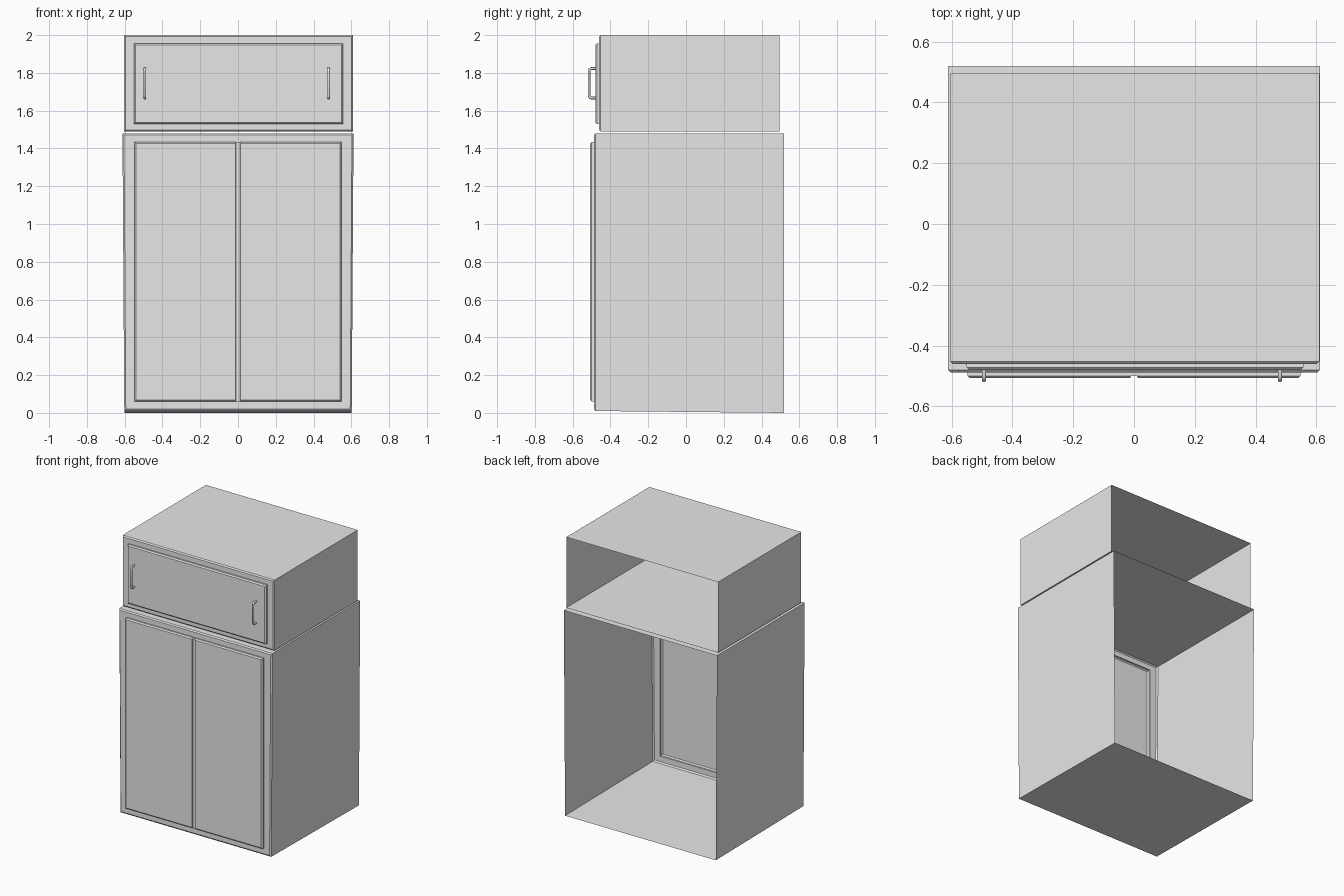
import bpy, bmesh
from mathutils import Vector

cube = bpy.data.objects.get("Cube")
if cube:
    bpy.data.objects.remove(cube, do_unlink=True)

grey = bpy.data.materials.new("plain grey")
grey.use_nodes = True
grey.diffuse_color = (0.8, 0.8, 0.8, 1)
grey.node_tree.nodes["Principled BSDF"].inputs["Base Color"].default_value = (0.8, 0.8, 0.8, 1)


def add_object(name, data):
    obj = bpy.data.objects.new(name, data)
    bpy.context.collection.objects.link(obj)
    data.materials.append(grey)
    return obj


def shell(rings):
    """Thin shell open at the back: rectangles (x0, x1, z0, z1, y) bridged from back to front."""
    bm = bmesh.new()
    loops = []
    for x0, x1, z0, z1, y in rings:
        corners = ((x0, z0), (x1, z0), (x1, z1), (x0, z1))
        loops.append([bm.verts.new((x, y, z)) for x, z in corners])
    for a, b in zip(loops, loops[1:]):
        for i in range(4):
            j = (i + 1) % 4
            bm.faces.new((a[i], a[j], b[j], b[i]))
    cap = bm.faces.new(loops[-1])
    bmesh.ops.recalc_face_normals(bm, faces=bm.faces)
    if cap.normal.y > 0:
        bmesh.ops.reverse_faces(bm, faces=bm.faces)
    return bm


def finish(name, bm):
    mesh = bpy.data.meshes.new(name)
    bm.to_mesh(mesh)
    bm.free()
    return add_object(name, mesh)


def panel_rings(x0, x1, z0, z1, wall, front, b=0.008):
    """Raised front panel with a chamfered rim."""
    return [(x0, x1, z0, z1, wall), (x0, x1, z0, z1, front + b),
            (x0 + b, x1 - b, z0 + b, z1 - b, front)]


# Lower cabinet with raised doors
lower = shell([(-0.602, 0.602, 0.0, 1.48, 0.52),
               (-0.602, 0.602, 0.01, 1.48, -0.48),
               (-0.594, 0.594, 0.02, 1.472, -0.488)]
              + panel_rings(-0.548, 0.548, 0.06, 1.435, -0.488, -0.507))

# Groove between the two doors
for x in (-0.013, -0.010, 0.010, 0.013):
    faces = [f for f in lower.faces if all(v.co.y < -0.495 for v in f.verts)]
    geom = set(faces)
    for f in faces:
        geom.update(f.edges)
        geom.update(f.verts)
    bmesh.ops.bisect_plane(lower, geom=list(geom), plane_co=(x, 0, 0), plane_no=(1, 0, 0))
for v in lower.verts:
    if abs(v.co.x) < 0.011 and v.co.y < -0.505:
        v.co.y += 0.008
    # Sides lean out slightly towards the top
    if abs(v.co.x) > 0.57:
        v.co.x *= 1 + 0.016 * v.co.z / 1.48
finish("lower_cabinet", lower)

# Upper cabinet with raised drawer front
upper = shell([(-0.604, 0.61, 1.49, 2.0, 0.495),
               (-0.604, 0.61, 1.49, 2.0, -0.452),
               (-0.596, 0.602, 1.498, 1.992, -0.46)]
              + panel_rings(-0.55, 0.557, 1.53, 1.956, -0.46, -0.48))
finish("upper_cabinet", upper)

# Drawer handles, bent from round rod
for name, x in (("right_handle", -0.493), ("left_handle", 0.48)):
    curve = bpy.data.curves.new(name, 'CURVE')
    curve.dimensions = '3D'
    curve.bevel_depth = 0.007
    curve.bevel_resolution = 2
    half = [(-0.475, 0.078), (-0.502, 0.078), (-0.509, 0.075), (-0.513, 0.065)]
    path = half + [(y, -z) for y, z in reversed(half)]
    spline = curve.splines.new('POLY')
    spline.points.add(len(path) - 1)
    for p, (y, z) in zip(spline.points, path):
        p.co = (x, y, 1.745 + z, 1)
    add_object(name, curve)
